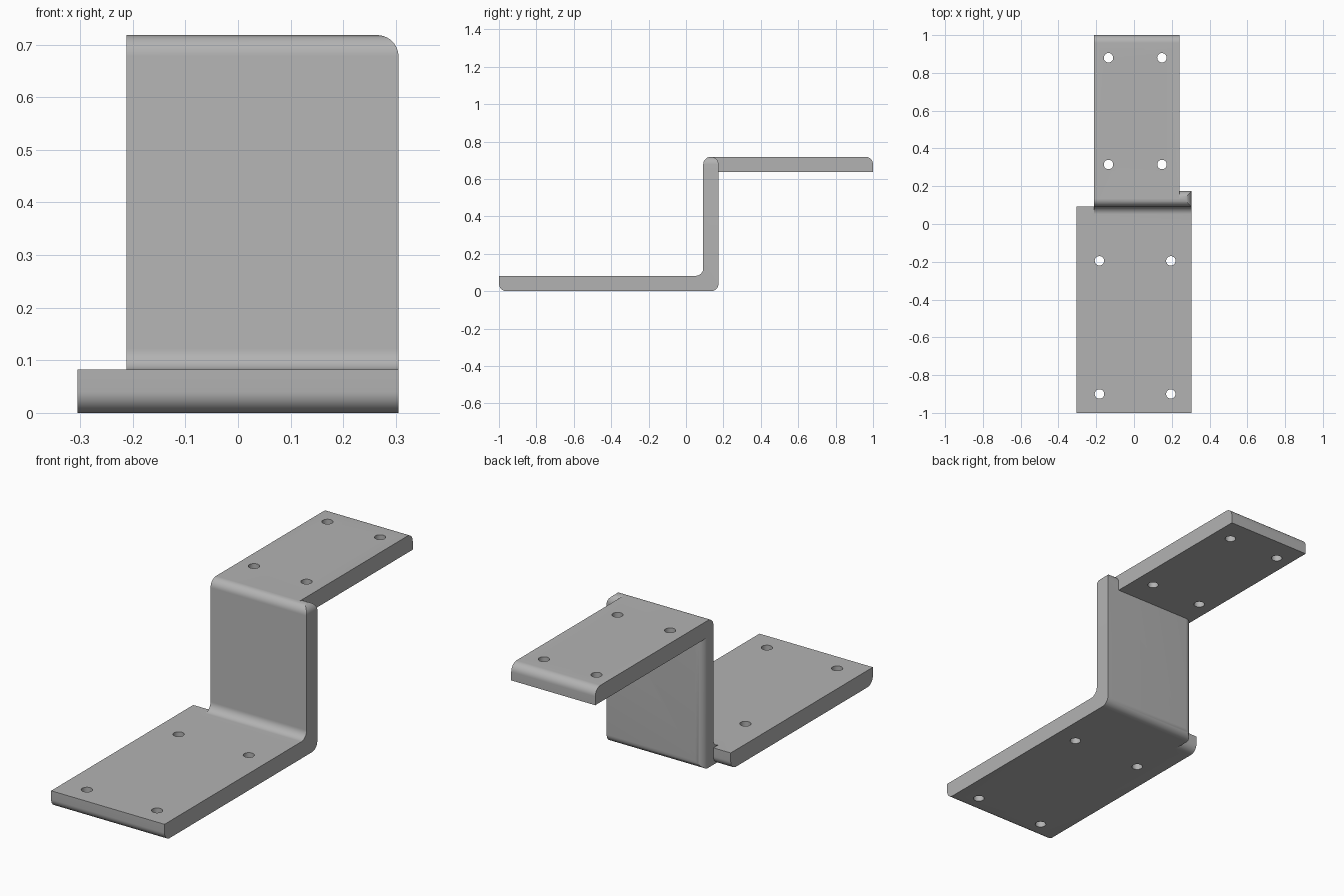
import bpy, bmesh, math
from mathutils import Vector

cube = bpy.data.objects.get("Cube")
if cube:
    bpy.data.objects.remove(cube, do_unlink=True)

T = 0.082            # sheet thickness
R = 0.0405           # bend radius
H = 0.718            # overall height
XL, XR = -0.212, 0.305
YF = 0.092           # front face of the upright

grey = bpy.data.materials.new("plain grey")
grey.use_nodes = True
grey.diffuse_color = (0.45, 0.45, 0.45, 1)
grey.node_tree.nodes["Principled BSDF"].inputs["Base Color"].default_value = (0.45, 0.45, 0.45, 1)


def make(name, bm):
    bmesh.ops.recalc_face_normals(bm, faces=bm.faces)
    mesh = bpy.data.meshes.new(name)
    bm.to_mesh(mesh)
    bm.free()
    mesh.materials.append(grey)
    ob = bpy.data.objects.new(name, mesh)
    bpy.context.collection.objects.link(ob)
    return ob


def plate(name, lo, hi, rounded=()):
    """Box whose listed edges, such as ('-y', '-z'), are rounded."""
    bm = bmesh.new()
    bmesh.ops.create_cube(bm, size=1)
    lo, hi = Vector(lo), Vector(hi)

    def on(edge, side):
        sign = 0.5 if side[0] == "+" else -0.5
        return all(abs(v.co["xyz".index(side[1])] - sign) < 1e-4 for v in edge.verts)

    chosen = [e for e in bm.edges if any(on(e, a) and on(e, b) for a, b in rounded)]
    for v in bm.verts:
        v.co = Vector([l + (c + 0.5) * (h - l) for l, h, c in zip(lo, hi, v.co)])
    if chosen:
        bmesh.ops.bevel(bm, geom=chosen, offset=R, offset_type='OFFSET',
                        segments=10, profile=0.5, affect='EDGES')
    return make(name, bm)


def combine(target, other, operation):
    mod = target.modifiers.new(operation.title(), 'BOOLEAN')
    mod.operation, mod.object, mod.solver = operation, other, 'EXACT'
    bpy.context.view_layer.objects.active = target
    bpy.ops.object.modifier_apply(modifier=mod.name)
    bpy.data.objects.remove(other, do_unlink=True)


# Lower flange, with rounded underside ends
bracket = plate("bracket", (-0.305, -1, 0), (0.305, YF, T),
                [("-y", "-z"), ("+y", "-z")])

# Solid bend root joining the flange to the upright
root = plate("bend_root", (XL, 0, 0), (XR, YF + T / 2, T))

# Upright web with its rolled edges
web = plate("upright", (XL, YF, 0), (XR, YF + T, H),
            [("+y", "-z"), ("-x", "+y"), ("-y", "+z"), ("+y", "+z"), ("+x", "+z")])

# Upper flange, leaving a relief tab on the upright's left
upper = plate("upper_flange", (XL, YF + T / 2, H - T), (0.24, 1, H), [("+y", "+z")])

# Concave fillet in the inner bend
bm = bmesh.new()
arc = [(YF - R + R * math.sin(a), T + R - R * math.cos(a))
       for a in (math.pi / 2 * i / 10 for i in range(11))]
outline = arc + [(YF + 0.02, T + R), (YF + 0.02, T - 0.02), (YF - R, T - 0.02)]
face = bm.faces.new([bm.verts.new((XL, y, z)) for y, z in outline])
ext = bmesh.ops.extrude_face_region(bm, geom=[face])["geom"]
bmesh.ops.translate(bm, vec=(XR - XL, 0, 0),
                    verts=[g for g in ext if isinstance(g, bmesh.types.BMVert)])
fillet = make("inner_fillet", bm)

for part in (root, web, fillet, upper):
    combine(bracket, part, 'UNION')

# Screw holes, four per flange
holes = [(x, y, T / 2) for x in (-0.183, 0.195) for y in (-0.195, -0.9)]
holes += [(x, y, H - T / 2) for x in (-0.135, 0.148) for y in (0.315, 0.88)]
for spot in holes:
    bm = bmesh.new()
    bmesh.ops.create_cone(bm, cap_ends=True, segments=32, radius1=0.025, radius2=0.025, depth=0.2)
    bmesh.ops.translate(bm, vec=spot, verts=bm.verts)
    drill = make("drill", bm)
    drill.hide_render = True
    combine(bracket, drill, 'DIFFERENCE')

bpy.ops.object.select_all(action='DESELECT')
bracket.select_set(True)
bpy.context.view_layer.objects.active = bracket
bpy.ops.object.shade_smooth_by_angle(angle=math.radians(30))
